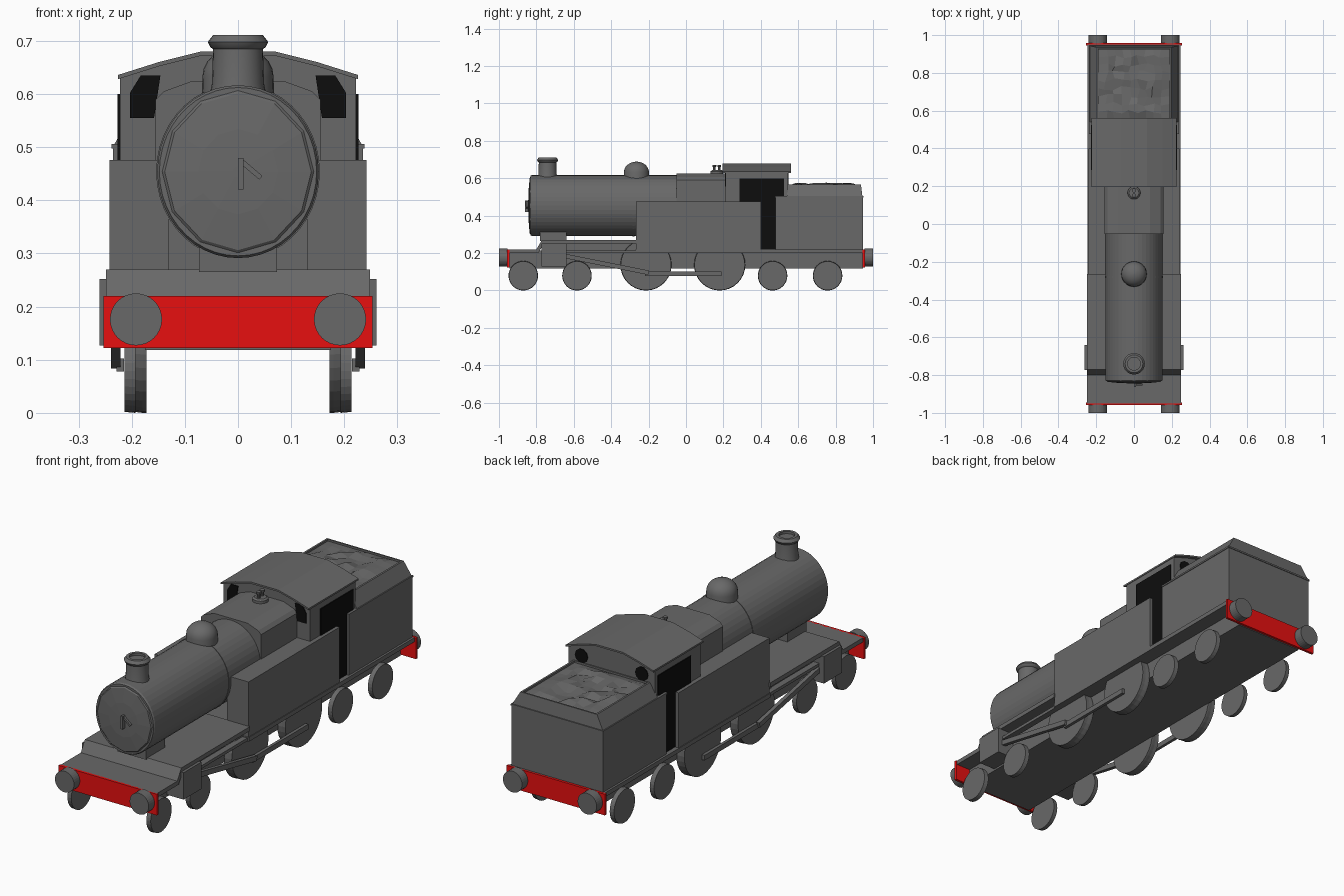
import bpy, bmesh, math, random
from mathutils import Vector

if "Cube" in bpy.data.objects:
    bpy.data.objects.remove(bpy.data.objects["Cube"])

random.seed(4)


def material(name, rgb):
    m = bpy.data.materials.new(name)
    m.diffuse_color = (*rgb, 1)
    m.use_nodes = True
    m.node_tree.nodes["Principled BSDF"].inputs["Base Color"].default_value = m.diffuse_color
    return m


GREY = material("dark grey paint", (0.14, 0.14, 0.14))
RED = material("beam red", (0.8, 0.005, 0.005))
BLACK = material("opening black", (0.004, 0.004, 0.004))


def finish(name, bm, mat):
    bmesh.ops.recalc_face_normals(bm, faces=bm.faces)
    me = bpy.data.meshes.new(name)
    bm.to_mesh(me)
    bm.free()
    me.materials.append(mat)
    ob = bpy.data.objects.new(name, me)
    bpy.context.collection.objects.link(ob)
    return ob


def place(axis, a, b, h):
    """Point from section coordinates (a, b) and distance h along the axis."""
    return {"x": (h, a, b), "y": (a, h, b), "z": (a, b, h)}[axis]


def loft(name, rings, mat=GREY):
    """Skin a stack of equally long point rings and cap both ends."""
    bm = bmesh.new()
    vs = [[bm.verts.new(p) for p in ring] for ring in rings]
    n = len(vs[0])
    for lo, hi in zip(vs, vs[1:]):
        for i in range(n):
            j = (i + 1) % n
            bm.faces.new((lo[i], lo[j], hi[j], hi[i]))
    bm.faces.new(vs[0])
    bm.faces.new(vs[-1])
    return finish(name, bm, mat)


def prism(name, pts, axis, h0, h1, mat=GREY):
    return loft(name, [[place(axis, a, b, h) for a, b in pts] for h in (h0, h1)], mat)


def box(name, x0, x1, y0, y1, z0, z1, mat=GREY):
    return prism(name, [(x0, y0), (x1, y0), (x1, y1), (x0, y1)], "z", z0, z1, mat)


def lathe(name, axis, centre, profile, n=32, stretch=1.0, mat=GREY):
    """Rings of (radius, height) about an axis; stretch scales the second section axis."""
    t = [2 * math.pi * i / n for i in range(n)]
    return loft(name, [[place(axis, centre[0] + r * math.cos(u),
                              centre[1] + r * stretch * math.sin(u), h) for u in t]
                       for r, h in profile], mat)


def smooth(ob):
    bpy.ops.object.select_all(action="DESELECT")
    ob.select_set(True)
    bpy.context.view_layer.objects.active = ob
    bpy.ops.object.shade_smooth_by_angle(angle=math.radians(35))


def rod(name, x, p, q, w, t):
    """Flat bar between two (y, z) points at side position x."""
    a, b = Vector(p), Vector(q)
    d = (b - a).normalized()
    o = Vector((-d.y, d.x)) * w / 2
    prism(name, [a + o, b + o, b - o, a - o], "x", x - t / 2, x + t / 2)


# Chassis, footplates and saddle
box("frame", -0.175, 0.175, -0.945, 0.945, 0.118, 0.215)
box("front_frame", -0.175, 0.175, -0.76, -0.27, 0.215, 0.255)
prism("front_footplate", [(-0.95, 0.2), (-0.95, 0.22), (-0.8, 0.22), (-0.77, 0.27),
                          (-0.265, 0.27), (-0.265, 0.25), (-0.76, 0.25), (-0.79, 0.2)],
      "x", -0.248, 0.248)
box("main_footplate", -0.245, 0.245, -0.27, 0.95, 0.2, 0.22)
box("boiler_saddle", -0.073, 0.073, -0.78, -0.64, 0.265, 0.32)

# Buffer beams and buffers at both ends
for s, end in ((-1, "front"), (1, "rear")):
    ys = sorted((s * 0.945, s * 0.957))
    box(end + "_beam", -0.253, 0.253, ys[0], ys[1], 0.122, 0.22, RED)
    for x in (-0.192, 0.192):
        lathe(end + "_buffer", "y", (x, 0.176), [(0.049, s * 0.955), (0.049, s * 1.0)], 32)

# Boiler with smokebox door
lathe("boiler", "y", (0, 0.454), [(0.148, -0.832), (0.152, -0.825), (0.152, 0.22)], 44, 1.07)
lathe("boiler_band", "y", (0, 0.454), [(0.154, -0.285), (0.154, -0.275)], 44, 1.07)
lathe("smokebox_door", "y", (0, 0.454),
      [(0.145, -0.83), (0.138, -0.836), (0.075, -0.842), (0.01, -0.844)], 12, 1.07)
box("door_handle_upright", 0.0, 0.01, -0.862, -0.842, 0.42, 0.48)
prism("door_handle_slant", [(0.0, 0.473), (0.006, 0.48), (0.046, 0.446), (0.04, 0.439)],
      "y", -0.855, -0.845)

# Squared firebox casing
prism("firebox", [(-0.155, 0.27), (0.155, 0.27), (0.155, 0.59), (0.14, 0.605), (0.085, 0.625),
                  (-0.085, 0.625), (-0.14, 0.605), (-0.155, 0.59)], "y", -0.052, 0.22)

# Chimney, dome and safety valves
smooth(lathe("chimney", "z", (0, -0.74),
             [(0.054, 0.595), (0.049, 0.62), (0.047, 0.685), (0.052, 0.688),
              (0.057, 0.698), (0.047, 0.711), (0.034, 0.711), (0.034, 0.70)], 24))
arc = [math.radians(a) for a in range(0, 90, 15)] + [math.radians(88)]
smooth(lathe("steam_dome", "z", (0, -0.265),
             [(0.068, 0.59)] + [(0.067 * math.cos(a), 0.633 + 0.056 * math.sin(a)) for a in arc], 28))
lathe("valve_base", "z", (0, 0.165), [(0.034, 0.62), (0.034, 0.637), (0.026, 0.643)], 20)
for y in (0.152, 0.178):
    lathe("safety_valve", "z", (0, y), [(0.007, 0.64), (0.007, 0.66), (0.011, 0.662),
                                        (0.011, 0.671)], 10)

# Cab body and overhanging roof
roof = [(-0.226, 0.636), (-0.15, 0.66), (-0.07, 0.68), (0.07, 0.68), (0.15, 0.66), (0.226, 0.636)]
prism("cab", [(-0.222, 0.22), (-0.222, 0.632)] + [(x * 0.98, z - 0.005) for x, z in roof]
      + [(0.222, 0.632), (0.222, 0.22)], "y", 0.212, 0.545)
prism("cab_roof", roof + [(x, z - 0.008) for x, z in reversed(roof)], "y", 0.196, 0.562)

for s in (-1, 1):
    # Side tanks
    xs = sorted((s * 0.13, s * 0.242))
    box("side_tank", xs[0], xs[1], -0.268, 0.4, 0.215, 0.476)

    # Cab side opening and doorway
    xs = sorted((s * 0.22, s * 0.2265))
    prism("cab_opening", [(0.4, 0.222), (0.48, 0.222), (0.48, 0.5), (0.525, 0.5), (0.525, 0.6),
                          (0.285, 0.6), (0.285, 0.47), (0.4, 0.47)], "x", xs[0], xs[1], BLACK)

    # Cab front and rear windows
    prism("front_window", [(s * x, z) for x, z in ((0.158, 0.555), (0.203, 0.555), (0.203, 0.603),
                                                   (0.183, 0.635), (0.146, 0.635))],
          "y", 0.208, 0.214, BLACK)
    lathe("rear_window", "y", (s * 0.155, 0.598), [(0.033, 0.543), (0.033, 0.549)], 10, 1, BLACK)

    # Cylinders and motion
    xs = sorted((s * 0.17, s * 0.261))
    box("cylinder", xs[0], xs[1], -0.772, -0.64, 0.127, 0.252)
    rod("slide_bar", s * 0.222, (-0.65, 0.208), (-0.27, 0.208), 0.014, 0.03)
    rod("main_rod", s * 0.23, (-0.65, 0.185), (-0.2, 0.095), 0.024, 0.018)
    rod("coupling_rod", s * 0.222, (-0.22, 0.09), (0.19, 0.09), 0.024, 0.014)

    # Carrying wheels and driving wheels
    for y, r in ((-0.87, 0.077), (-0.583, 0.077), (-0.214, 0.135), (0.18, 0.135),
                 (0.463, 0.077), (0.757, 0.077)):
        lathe("driving_wheel" if r > 0.1 else "carrying_wheel", "x", (y, r + 0.002),
              [(r + 0.002, s * 0.172), (r + 0.002, s * 0.18), (r, s * 0.195), (r, s * 0.212)]
              if r > 0.1 else [(r + 0.002, s * 0.193), (r, s * 0.214)], 32)

# Bunker with sides leaning in above the coping
box("bunker", -0.235, 0.235, 0.478, 0.945, 0.215, 0.5)
box("bunker_coping", -0.238, 0.238, 0.476, 0.948, 0.498, 0.506)


def rect(x, y0, y1, z):
    return [(-x, y0, z), (x, y0, z), (x, y1, z), (-x, y1, z)]


loft("bunker_top", [rect(0.233, 0.54, 0.943, 0.505), rect(0.197, 0.54, 0.935, 0.568),
                    rect(0.188, 0.55, 0.928, 0.568), rect(0.188, 0.55, 0.928, 0.55)])

# Heaped coal: a grid of uneven facets
bm = bmesh.new()
bmesh.ops.create_grid(bm, x_segments=9, y_segments=9, size=1)
for v in bm.verts:
    edge = max(abs(v.co.x), abs(v.co.y)) > 0.95
    jitter = 0 if edge else 0.012
    v.co = (v.co.x * 0.187 + random.uniform(-jitter, jitter),
            0.739 + v.co.y * 0.188 + random.uniform(-jitter, jitter),
            0.56 if edge else random.uniform(0.556, 0.578))
finish("coal", bm, GREY)
